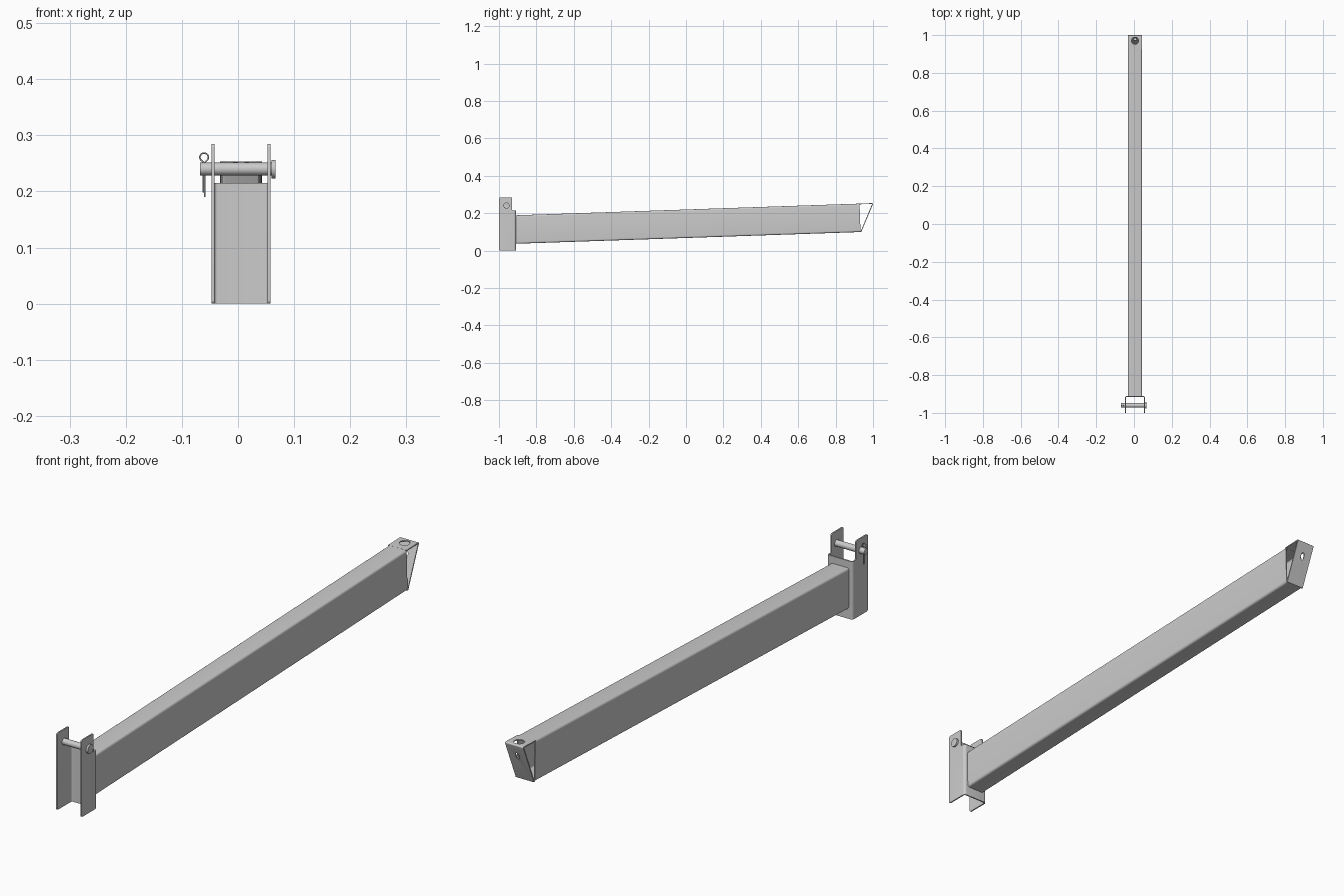
import bpy, bmesh, math
from mathutils import Vector

if "Cube" in bpy.data.objects:
    bpy.data.objects.remove(bpy.data.objects["Cube"])

CX = 0.0055          # centre line of beam and bracket


def fillet(pts, segs=6):
    """Outline from (u, v, radius) corners, each rounded by its radius."""
    out = []
    for i, (u, v, r) in enumerate(pts):
        p = Vector((u, v))
        if r == 0:
            out.append(p)
            continue
        a = (Vector(pts[i - 1][:2]) - p).normalized()
        b = (Vector(pts[(i + 1) % len(pts)][:2]) - p).normalized()
        half = a.angle(b) / 2
        c = p + (a + b).normalized() * r / math.sin(half)
        d = r / math.tan(half)
        va, vb = (p + a * d - c).normalized(), (p + b * d - c).normalized()
        out += [c + va.slerp(vb, k / segs).normalized() * r for k in range(segs + 1)]
    return out


def rect(u, v, w, h, r):
    return fillet([(u + sx * w / 2, v + sz * h / 2, r)
                   for sx, sz in ((-1, -1), (1, -1), (1, 1), (-1, 1))])


def circle(u, v, r, n=32):
    return [(u + r * math.cos(2 * math.pi * k / n),
             v + r * math.sin(2 * math.pi * k / n)) for k in range(n)]


def prism(name, outline, axis, lo, hi):
    place = {'x': lambda u, v: (lo, u, v),
             'y': lambda u, v: (u, lo, v),
             'z': lambda u, v: (u, v, lo)}[axis]
    bm = bmesh.new()
    face = bm.faces.new([bm.verts.new(place(*p)) for p in outline])
    ext = bmesh.ops.extrude_face_region(bm, geom=[face], use_keep_orig=True)
    shift = Vector([hi - lo if axis == a else 0 for a in 'xyz'])
    bmesh.ops.translate(bm, vec=shift, verts=[
        g for g in ext['geom'] if isinstance(g, bmesh.types.BMVert)])
    bmesh.ops.recalc_face_normals(bm, faces=bm.faces)
    mesh = bpy.data.meshes.new(name)
    bm.to_mesh(mesh)
    bm.free()
    obj = bpy.data.objects.new(name, mesh)
    bpy.context.collection.objects.link(obj)
    return obj


def activate(obj):
    bpy.ops.object.select_all(action='DESELECT')
    obj.select_set(True)
    bpy.context.view_layer.objects.active = obj


def boolean(obj, cutter, op='DIFFERENCE'):
    activate(obj)
    cutter.hide_render = True
    mod = obj.modifiers.new('cut', 'BOOLEAN')
    mod.object, mod.operation, mod.solver = cutter, op, 'EXACT'
    bpy.ops.object.modifier_apply(modifier=mod.name)
    bpy.data.objects.remove(cutter)


def smooth(obj):
    activate(obj)
    bpy.ops.object.shade_smooth_by_angle(angle=math.radians(30))


# U-shaped mounting bracket, trimmed to its stepped side profile
W, T, BACK = 0.0525, 0.005, -0.91
bracket = prism('mounting_bracket', fillet([
    (CX - W, -1, 0), (CX - W, BACK, 0.010), (CX + W, BACK, 0.010), (CX + W, -1, 0),
    (CX + W - T, -1, 0), (CX + W - T, BACK - T, 0.005),
    (CX - W + T, BACK - T, 0.005), (CX - W + T, -1, 0)]), 'z', -0.01, 0.3)
side = prism('bracket_trim', fillet([
    (-1.0, 0, 0.006), (-0.9, 0, 0), (-0.9, 0.215, 0), (-0.93, 0.215, 0.003),
    (-0.93, 0.285, 0.007), (-1.0, 0.285, 0.007)]), 'x', -0.1, 0.1)
boolean(bracket, side, 'INTERSECT')

# Locking pin through both bracket ears
PY, PZ = -0.96, 0.24
boolean(bracket, prism('pin_hole', circle(PY, PZ, 0.0125), 'x', -0.1, 0.1))
smooth(bracket)
smooth(prism('pin_shaft', circle(PY, PZ, 0.0115), 'x', -0.0675, 0.061))
smooth(prism('pin_head', circle(PY, PZ, 0.0165), 'x', 0.060, 0.067))

# Split pin: ring on top, two legs through the shaft
KX, KZ, KR = -0.0605, 0.261, 0.0075
path = [(KX - 0.0015, PY, 0.198), (KX - 0.0015, PY, 0.252)]
path += [(KX + KR * math.cos(math.radians(a)), PY, KZ + KR * math.sin(math.radians(a)))
         for a in range(245, -66, -15)]
path += [(KX + 0.0015, PY, 0.252), (KX + 0.0015, PY, 0.19)]
curve = bpy.data.curves.new('split_pin', 'CURVE')
curve.dimensions = '3D'
curve.bevel_depth, curve.bevel_resolution, curve.use_fill_caps = 0.0014, 2, True
spline = curve.splines.new('POLY')
spline.points.add(len(path) - 1)
for pt, co in zip(spline.points, path):
    pt.co = (*co, 1)
bpy.context.collection.objects.link(bpy.data.objects.new('split_pin', curve))

# Hollow, gently rising beam
beam = prism('beam', rect(0, 0, 0.075, 0.152, 0.009), 'y', -1.843, 0)
boolean(beam, prism('beam_bore', rect(0, 0, 0.067, 0.144, 0.005), 'y', -1.9, 0.1))
beam.location = (CX, 0.9305, 0.175)
beam.rotation_euler.x = math.atan(0.034)
smooth(beam)

# Folded end plate with round top hole and slot in the sloping face
plate = prism('end_plate', fillet([
    (0.927, 0.2512, 0), (1.002, 0.2537, 0.004), (0.937, 0.099, 0),
    (0.9325, 0.099, 0), (0.9955, 0.2495, 0), (0.927, 0.2472, 0)]),
    'x', CX - 0.0375, CX + 0.0375)
boolean(plate, prism('top_hole', circle(CX, 0.97, 0.0185), 'z', 0.235, 0.27))
boolean(plate, prism('slot', rect(CX, 0.203, 0.014, 0.026, 0.0069), 'y', 0.94, 1.03))
smooth(plate)
